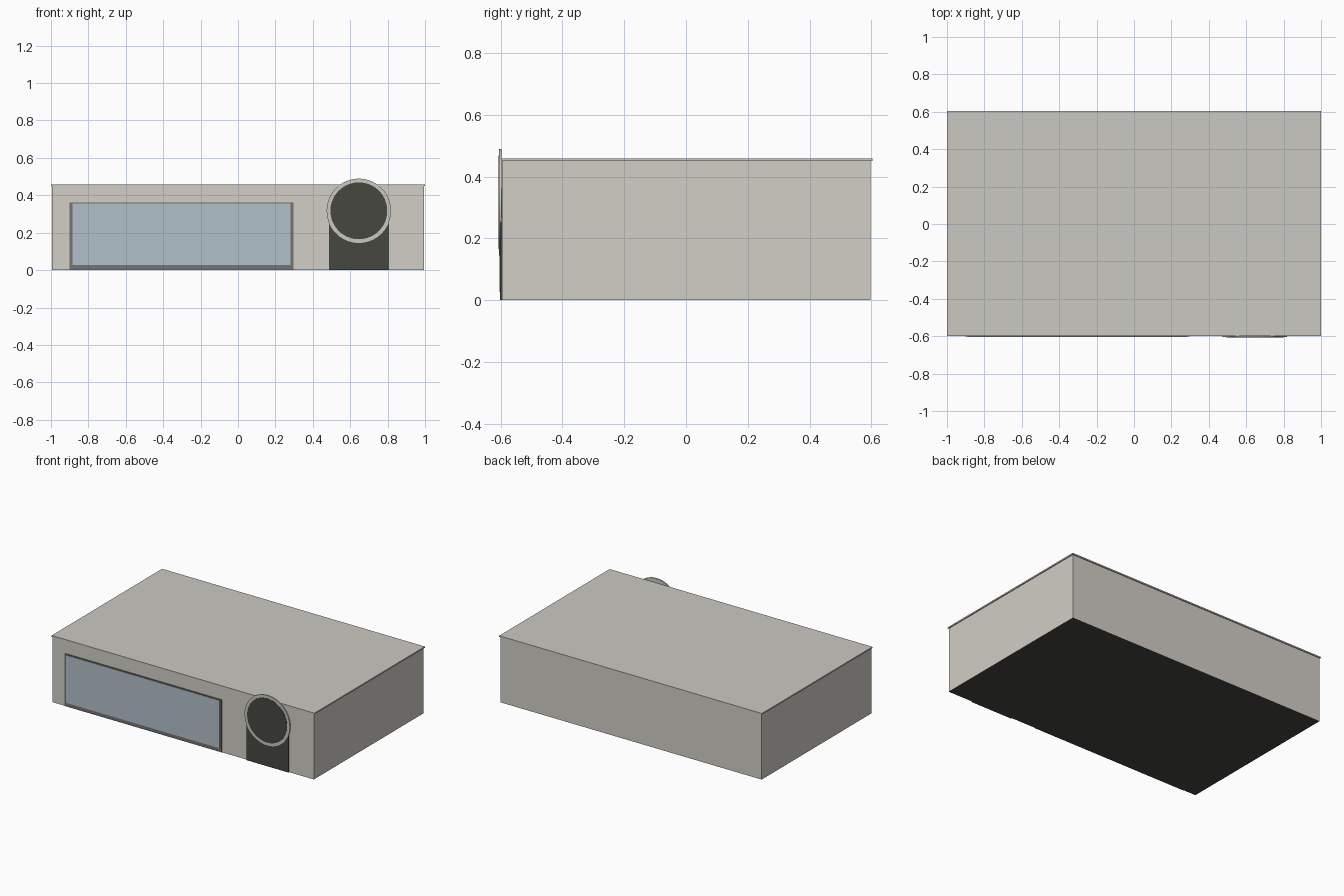
import bpy, bmesh, math
from mathutils import Matrix

if "Cube" in bpy.data.objects:
    bpy.data.objects.remove(bpy.data.objects["Cube"])


def mat(name, hexcol):
    """Flat material from an sRGB hex colour."""
    def lin(c):
        c /= 255
        return c / 12.92 if c <= 0.04045 else ((c + 0.055) / 1.055) ** 2.4
    m = bpy.data.materials.new(name)
    m.diffuse_color = [lin(int(hexcol[i:i + 2], 16)) for i in (0, 2, 4)] + [1]
    m.use_nodes = True
    m.node_tree.nodes["Principled BSDF"].inputs["Base Color"].default_value = m.diffuse_color
    return m


WALL = mat("warm grey wall", "D2CEC6")
PALE = mat("pale grey trim", "CAC9C2")
DARK = mat("dark charcoal", "464740")
FRAME = mat("window frame grey", "767270")
GLASS = mat("pale blue glass", "B2C1CB")


def finish(bm, name, *mats):
    me = bpy.data.meshes.new(name)
    bmesh.ops.recalc_face_normals(bm, faces=bm.faces)
    bm.to_mesh(me)
    bm.free()
    for m in mats:
        me.materials.append(m)
    ob = bpy.data.objects.new(name, me)
    bpy.context.collection.objects.link(ob)
    return ob


def box_bm(x, y, z):
    """Box from (min, max) ranges."""
    bm = bmesh.new()
    bmesh.ops.create_cube(bm, size=1)
    for v in bm.verts:
        v.co = [r[0] if c < 0 else r[1] for c, r in zip(v.co, (x, y, z))]
    return bm


def disc(name, radius, y0, y1, m):
    """Round plate facing the front, centred over the doorway."""
    bm = bmesh.new()
    bmesh.ops.create_cone(bm, cap_ends=True, segments=64, radius1=radius,
                          radius2=radius, depth=y1 - y0)
    bm.transform(Matrix.Translation((0.646, (y0 + y1) / 2, 0.317))
                 @ Matrix.Rotation(math.pi / 2, 4, 'X'))
    for f in bm.faces:
        f.smooth = len(f.verts) == 4
    ob = finish(bm, name, m)
    for e in ob.data.edges:
        a, b = (ob.data.vertices[i].co.y for i in e.vertices)
        e.use_edge_sharp = abs(a - b) < 1e-5


# building body with a dark underside
bm = box_bm((-0.994, 0.994), (-0.595, 0.597), (0, 0.45))
bm.normal_update()
for f in bm.faces:
    f.material_index = 1 if f.normal.z < -0.5 else 0
finish(bm, "building_body", WALL, DARK)

# thin overhanging roof
finish(box_bm((-1, 1), (-0.598, 0.603), (0.45, 0.459)), "roof_slab", PALE)

# wide window: frame and glass plates
finish(box_bm((-0.9, 0.296), (-0.601, -0.594), (0.002, 0.362)), "window_frame", FRAME)
finish(box_bm((-0.886, 0.282), (-0.603, -0.6), (0.027, 0.355)), "window_glass", GLASS)

# dark doorway with round sign above
finish(box_bm((0.486, 0.806), (-0.602, -0.594), (0, 0.317)), "doorway", DARK)
disc("sign_rim", 0.172, -0.605, -0.597, PALE)
disc("sign_face", 0.152, -0.6065, -0.603, DARK)
